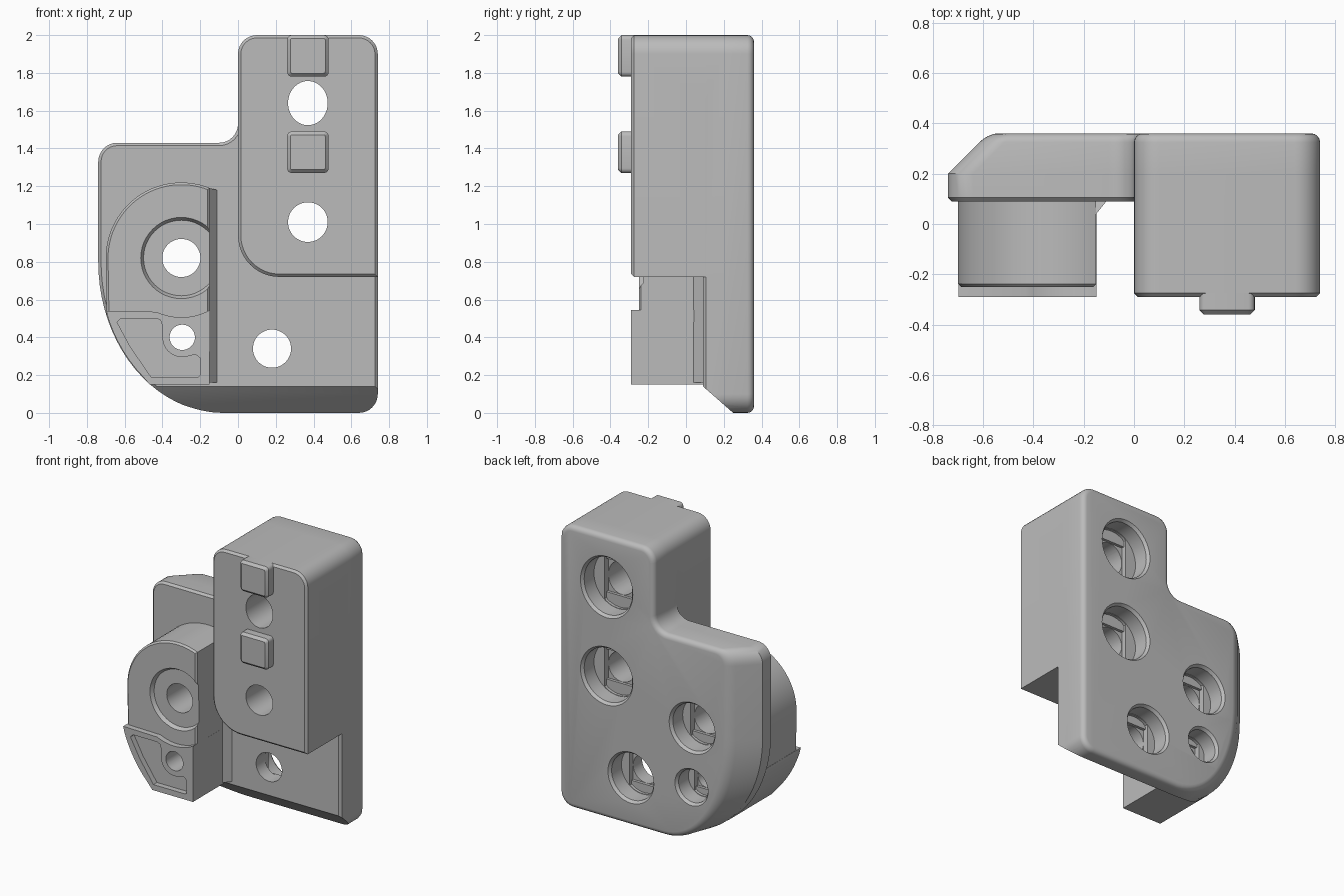
import bpy, bmesh, math

if "Cube" in bpy.data.objects:
    bpy.data.objects.remove(bpy.data.objects["Cube"], do_unlink=True)

grey = bpy.data.materials.new("light_grey")
grey.use_nodes = True
COLOUR = (0.5, 0.5, 0.5, 1)
grey.diffuse_color = COLOUR
for node in grey.node_tree.nodes:
    if node.type == 'BSDF_PRINCIPLED':
        node.inputs["Base Color"].default_value = COLOUR


def arc(cx, cz, r, a0, a1, n=8, rz=None):
    """Points (x, z) along an arc; rz makes it elliptical."""
    angles = [math.radians(a0 + (a1 - a0) * i / n) for i in range(n + 1)]
    return [(cx + r * math.cos(a), cz + (rz or r) * math.sin(a)) for a in angles]


def circle(cx, cz, r, rz=None, n=48):
    return arc(cx, cz, r, 0, 360, n, rz)[:-1]


def rect(x0, x1, z0, z1):
    return [(x0, z0), (x1, z0), (x1, z1), (x0, z1)]


def inset(pts, d):
    """Move a counter-clockwise outline inward by d with mitred corners."""
    out = []
    for i, (x, z) in enumerate(pts):
        px, pz = pts[i - 1]
        qx, qz = pts[(i + 1) % len(pts)]
        l1, l2 = math.hypot(x - px, z - pz), math.hypot(qx - x, qz - z)
        n1 = (-(z - pz) / l1, (x - px) / l1)
        n2 = (-(qz - z) / l2, (qx - x) / l2)
        k = d / (1 + n1[0] * n2[0] + n1[1] * n2[1])
        out.append((x + k * (n1[0] + n2[0]), z + k * (n1[1] + n2[1])))
    return out


def loft(name, rings):
    """Closed solid through outlines placed at successive depths."""
    bm = bmesh.new()
    loops = [[bm.verts.new((x, y, z)) for x, z in pts] for y, pts in rings]
    n = len(loops[0])
    for a, b in zip(loops, loops[1:]):
        for i in range(n):
            j = (i + 1) % n
            bm.faces.new((a[i], a[j], b[j], b[i]))
    bm.faces.new(loops[0])
    bm.faces.new(loops[-1])
    bmesh.ops.recalc_face_normals(bm, faces=bm.faces)
    mesh = bpy.data.meshes.new(name)
    bm.to_mesh(mesh)
    bm.free()
    mesh.materials.append(grey)
    obj = bpy.data.objects.new(name, mesh)
    bpy.context.collection.objects.link(obj)
    return obj


def prism(name, pts, y0, y1, bevel=0.0):
    rings = [(y0, inset(pts, bevel))] if bevel else []
    return loft(name, rings + [(y0 + bevel, pts), (y1, pts)])


def select(obj):
    bpy.ops.object.select_all(action='DESELECT')
    obj.select_set(True)
    bpy.context.view_layer.objects.active = obj


def combine(target, other, operation='DIFFERENCE'):
    select(target)
    mod = target.modifiers.new("combine", 'BOOLEAN')
    mod.operation, mod.solver, mod.object = operation, 'EXACT', other
    bpy.ops.object.modifier_apply(modifier=mod.name)
    bpy.data.objects.remove(other, do_unlink=True)


def lower_curve(cut=0.0):
    return arc(-0.08, 0.8, 0.66 - cut, 180, 270, 20, 0.8)


def plate_outline(cut=0.0):
    return (arc(0.64, 0.1, 0.1, -90, 0) + arc(0.64, 1.9, 0.1, 0, 90)
            + arc(0.1, 1.9, 0.1, 90, 180) + arc(-0.1, 1.53, 0.1, 0, -90)
            + arc(-0.64 + cut, 1.33, 0.1, 90, 180) + lower_curve(cut))


# Back plate: slanted left flank and rounded rear rim
BACK, RIM = 0.36, 0.035
rings = [(0.09, inset(plate_outline(), 0.015)), (0.105, plate_outline()), (0.2, plate_outline())]
for step in range(5):
    a = math.radians(22.5 * step)
    y = BACK - RIM + RIM * math.sin(a)
    rings.append((y, inset(plate_outline(y - 0.2), RIM * (1 - math.cos(a)) + 0.0001)))
body = loft("bracket_body", rings)

# Sloped lower front edge of the plate
combine(body, loft("slope_cutter", [(0.05, rect(-1, 1, -1, 0.175)), (0.3, rect(-1, 1, -1, -0.044))]))

# Tall block
block = (arc(0.22, 0.94, 0.22, 180, 270, 12) + [(0.74, 0.72)]
         + arc(0.64, 1.9, 0.1, 0, 90) + arc(0.1, 1.9, 0.1, 90, 180))
combine(body, prism("tall_block", block, -0.29, 0.2, 0.015), 'UNION')

# Round tower, its flared base and the foot below it
TX, TZ = -0.3, 0.82
tower = [(-0.695, 0.52), (-0.15, 0.45)] + arc(TX, TZ, 0.4, 68, 180, 28)
combine(body, prism("round_tower", tower, -0.25, 0.2, 0.012), 'UNION')
combine(body, loft("tower_flare", [(0.04, rect(-0.2, -0.15, 0.16, 1.19)),
                                   (0.09, rect(-0.2, -0.11, 0.16, 1.18)),
                                   (0.2, rect(-0.2, -0.11, 0.16, 1.18))]), 'UNION')
foot = ([p for p in lower_curve() if 0.16 < p[1] < 0.53] + [(-0.47, 0.146), (-0.146, 0.146)]
        + arc(TX, TZ, 0.31, -60, -115, 10) + [(-0.702, 0.544)])
combine(body, prism("tower_foot", inset(foot, 0.004), -0.29, 0.2), 'UNION')

# Shallow round seat in the tower and pocket in the foot
combine(body, loft("seat_cutter", [(-0.27, circle(TX, TZ, 0.222)), (-0.25, circle(TX, TZ, 0.215)),
                                   (-0.225, circle(TX, TZ, 0.2))]))
pocket = ([(-0.46, 0.19), (-0.21, 0.19), (-0.2, 0.2), (-0.2, 0.29), (-0.225, 0.31)]
          + arc(-0.295, 0.4, 0.105, -70, -180, 10)
          + [(-0.4, 0.46), (-0.41, 0.49), (-0.43, 0.5), (-0.62, 0.5), (-0.64, 0.48), (-0.57, 0.35)])
combine(body, prism("pocket_cutter", pocket, -0.35, -0.25))

# Screw holes: through bore, rear counterbore with chamfered rim, stepped floor
FLOOR = BACK - 0.13
holes = [(0.37, 1.64, 0.106, 0.19, 0.012), (0.37, 1.01, 0.106, 0.19, 0),
         (TX, TZ, 0.102, 0.165, 0), (0.18, 0.34, 0.102, 0.165, 0), (-0.295, 0.4, 0.068, 0.115, 0)]
for x, z, r, wide, tall in holes:
    def ring(radius):
        return circle(x, z, radius, radius + tall)
    combine(body, loft("counterbore", [(FLOOR, ring(wide)), (BACK - 0.02, ring(wide)),
                                       (BACK + 0.02, ring(wide + 0.03))]))
    slot = [(max(x - r, min(x + r, px)), pz) for px, pz in ring(wide - 0.003)]
    slot = [p for i, p in enumerate(slot)
            if abs(p[0] - x) < r - 0.001 or abs(slot[i - 1][0] - slot[(i + 1) % len(slot)][0]) > 0.0001]
    combine(body, prism("slot", slot, FLOOR - 0.02, FLOOR + 0.01))
    combine(body, prism("square", rect(x - r, x + r, z - r - tall, z + r + tall), FLOOR - 0.04, FLOOR))
    combine(body, prism("bore", ring(r - 0.001), -0.5, FLOOR))

# Two locating pegs
parts = [body]
for name, z in (("lower_peg", 1.38), ("upper_peg", 1.89)):
    c, r, w = 0.37, 0.025, 0.085
    peg = [p for k, (sx, sz) in enumerate(((1, 1), (-1, 1), (-1, -1), (1, -1)))
           for p in arc(c + sx * w, z + sz * w, r, 90 * k, 90 * k + 90, 4)]
    parts.append(prism(name, peg, -0.36, -0.27, 0.018))

for obj in parts:
    select(obj)
    bpy.ops.object.shade_smooth_by_angle(angle=math.radians(30))
